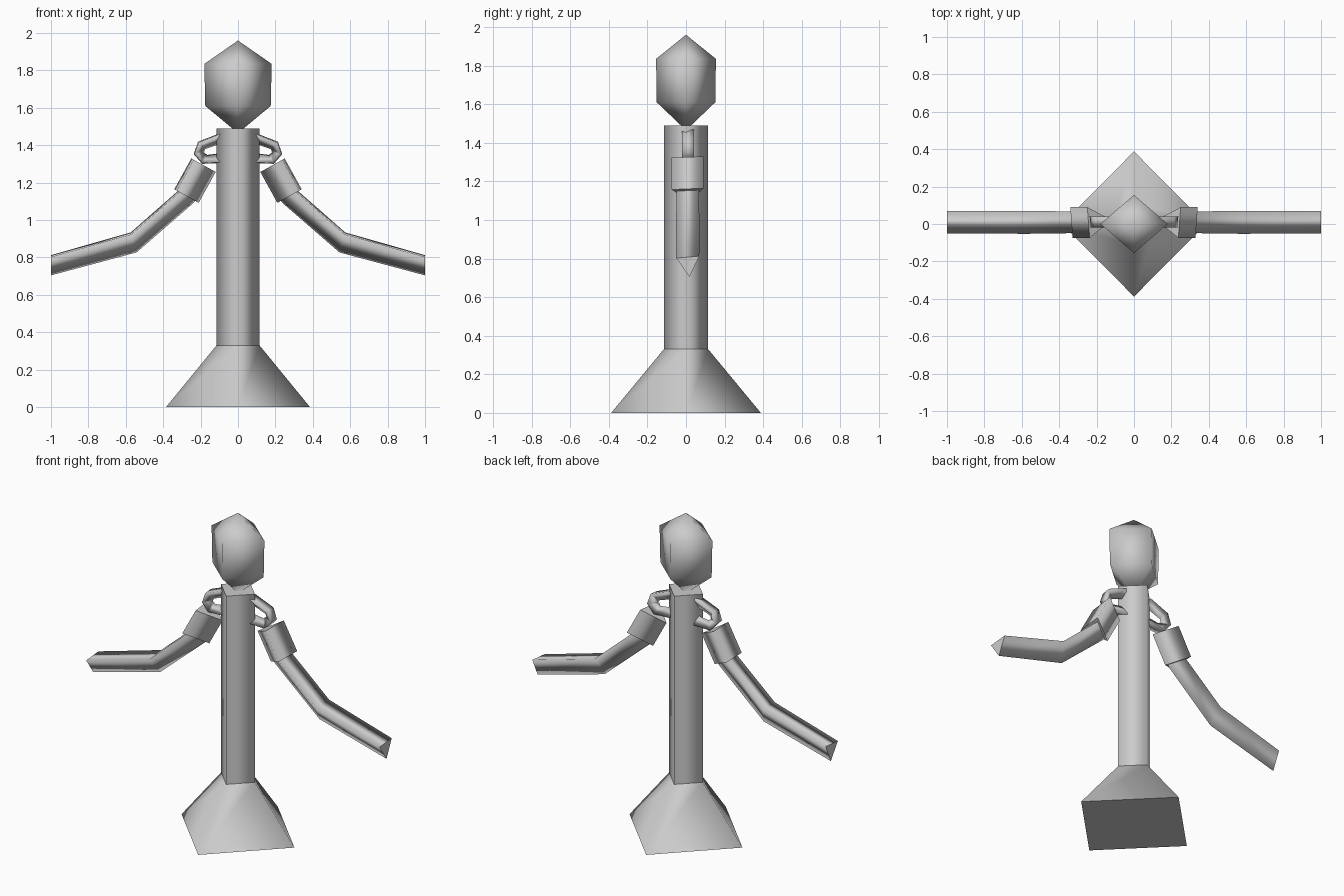
import bpy, bmesh
from math import sin, cos, radians
from mathutils import Vector

cube = bpy.data.objects.get("Cube")
if cube:
    bpy.data.objects.remove(cube)

grey = bpy.data.materials.new("plain_grey")
grey.use_nodes = True
tone = (0.6, 0.6, 0.6, 1)
grey.diffuse_color = tone
grey.node_tree.nodes["Principled BSDF"].inputs["Base Color"].default_value = tone


def loft(name, rings):
    """Skin a list of vertex rings; a one-point ring closes to a tip."""
    bm = bmesh.new()
    loops = [[bm.verts.new(p) for p in ring] for ring in rings]
    for a, b in zip(loops, loops[1:]):
        n = max(len(a), len(b))
        for i in range(n):
            j = (i + 1) % n
            if len(a) == 1:
                corners = [a[0], b[j], b[i]]
            elif len(b) == 1:
                corners = [a[i], a[j], b[0]]
            else:
                corners = [a[i], a[j], b[j], b[i]]
            bm.faces.new(corners).smooth = True
    # flat end caps
    for loop in (loops[0], loops[-1]):
        if len(loop) > 1:
            bm.faces.new(loop).smooth = False
    bmesh.ops.recalc_face_normals(bm, faces=bm.faces)
    mesh = bpy.data.meshes.new(name)
    bm.to_mesh(mesh)
    bm.free()
    mesh.materials.append(grey)
    obj = bpy.data.objects.new(name, mesh)
    bpy.context.collection.objects.link(obj)
    return obj


def diamond(rx, ry, z):
    if rx == 0:
        return [(0, 0, z)]
    return [(rx, 0, z), (0, ry, z), (-rx, 0, z), (0, -ry, z)]


def triangle(side, x, z, heading, r):
    """Three-sided section, flat side outward, slightly twisted."""
    h = radians(heading)
    normal = Vector((-sin(h), 0, cos(h)))
    ring = []
    for a in (55, 175, 295):
        p = Vector((x, 0.012, z)) + normal * r * cos(radians(a))
        p.y += r * sin(radians(a))
        p.x *= side
        ring.append(p)
    return ring


# Body
loft("skirt", [diamond(0.385, 0.388, 0), diamond(0.115, 0.115, 0.33)])
loft("torso", [diamond(0.115, 0.115, 0.33), diamond(0.115, 0.115, 1.49)])
loft("head", [diamond(0, 0, 1.465), diamond(0.175, 0.152, 1.61),
              diamond(0.18, 0.155, 1.835), diamond(0, 0, 1.96)])

# Limb sections: x, z, heading in degrees, radius
limbs = {
    "shoulder_loop": [(0.08, 1.45, -20, 0.035), (0.2, 1.404, -45, 0.035),
                      (0.217, 1.356, -100, 0.035), (0.182, 1.318, -150, 0.035),
                      (0.08, 1.325, -180, 0.035)],
    "sleeve_cuff": [(0.202, 1.303, -61, 0.095), (0.293, 1.138, -61, 0.095)],
    "arm": [(0.215, 1.25, -54, 0.067), (0.29, 1.133, -52, 0.067),
            (0.562, 0.895, -16, 0.071), (1.0, 0.773, 0, 0.069)],
}
for side, label in ((1, "left"), (-1, "right")):
    for part, sections in limbs.items():
        loft(label + "_" + part, [triangle(side, *s) for s in sections])
